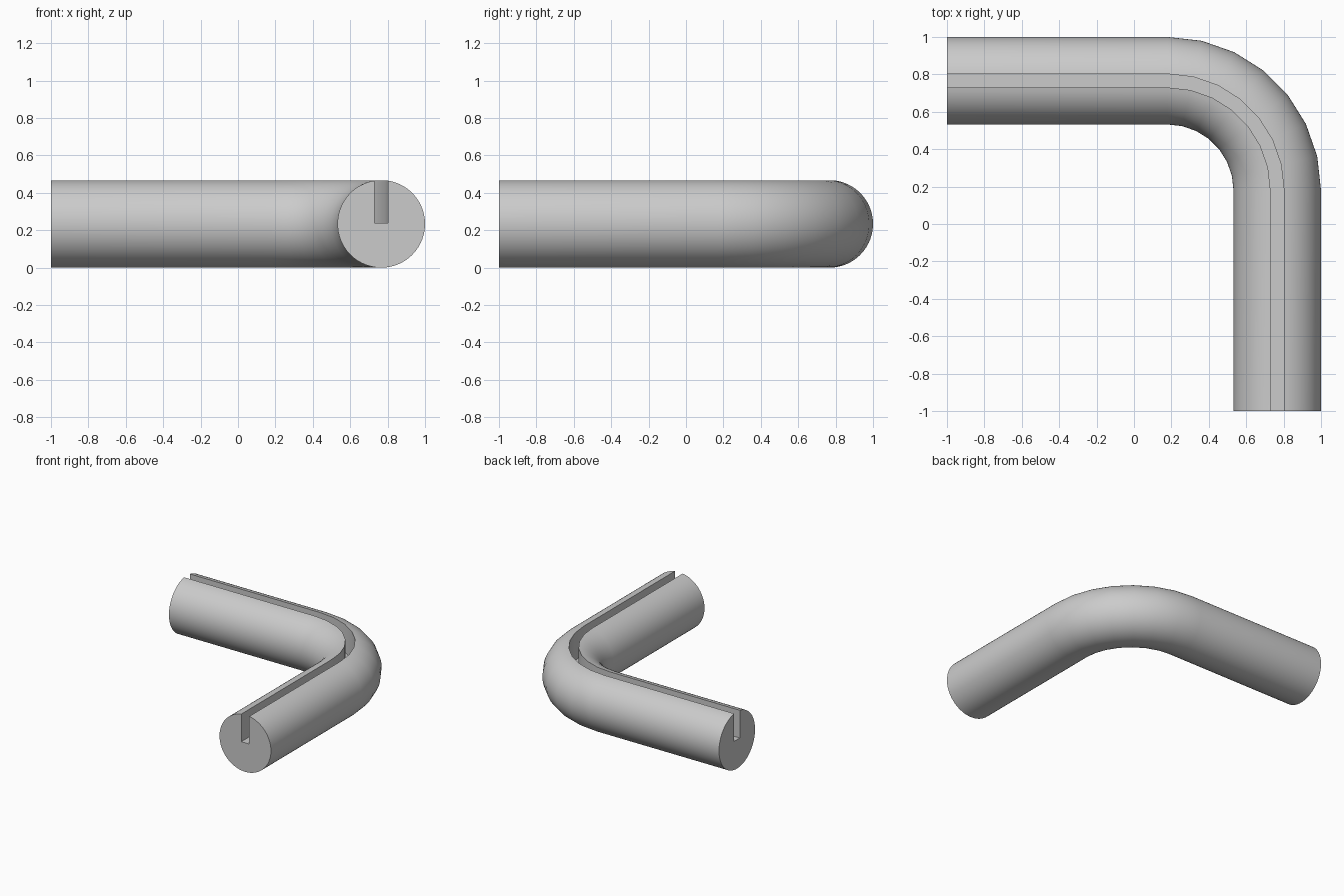
import bpy, bmesh, math

if "Cube" in bpy.data.objects:
    bpy.data.objects.remove(bpy.data.objects["Cube"], do_unlink=True)

RADIUS = 0.234          # rod radius
HALF_SLOT = 0.036       # half the groove width
SLOT_FLOOR = 0.238      # height of the groove bottom
CENTRE = 0.18           # bend centre on x and y
BEND = 1 - RADIUS - CENTRE
BEND_STEPS = 7
SIDES = 64

# Plain grey material
grey = bpy.data.materials.new("plain_grey")
grey.use_nodes = True
colour = (0.6, 0.6, 0.6, 1)
grey.diffuse_color = colour
grey.node_tree.nodes["Principled BSDF"].inputs["Base Color"].default_value = colour

# Cross-section: round rod with a groove open at the top
gap = math.asin(HALF_SLOT / RADIUS)
profile = []
for i in range(SIDES + 1):
    a = gap + (2 * math.pi - 2 * gap) * i / SIDES
    profile.append((RADIUS * math.sin(a), RADIUS + RADIUS * math.cos(a)))
profile += [(-HALF_SLOT, SLOT_FLOOR), (HALF_SLOT, SLOT_FLOOR)]

# Path stations: point and outward direction
stations = [(-1, CENTRE + BEND, 0, 1)]
for i in range(BEND_STEPS + 1):
    a = math.pi / 2 * (1 - i / BEND_STEPS)
    c, s = math.cos(a), math.sin(a)
    stations.append((CENTRE + BEND * c, CENTRE + BEND * s, c, s))
stations.append((CENTRE + BEND, -1, 1, 0))

# Sweep the cross-section along the path
bm = bmesh.new()
rings = [[bm.verts.new((x + u * nx, y + u * ny, z)) for u, z in profile]
         for x, y, nx, ny in stations]
count = len(profile)
for r0, r1 in zip(rings, rings[1:]):
    for j in range(count):
        k = (j + 1) % count
        bm.faces.new((r0[j], r0[k], r1[k], r1[j]))
for ring in (rings[0], rings[-1]):
    bm.faces.new(ring)
bmesh.ops.recalc_face_normals(bm, faces=bm.faces)

mesh = bpy.data.meshes.new("grooved_bent_rod")
bm.to_mesh(mesh)
bm.free()
mesh.materials.append(grey)
rod = bpy.data.objects.new("grooved_bent_rod", mesh)
bpy.context.collection.objects.link(rod)

# Smooth round surfaces, sharp groove and end edges
bpy.ops.object.select_all(action='DESELECT')
rod.select_set(True)
bpy.context.view_layer.objects.active = rod
bpy.ops.object.shade_smooth_by_angle(angle=math.radians(30))
